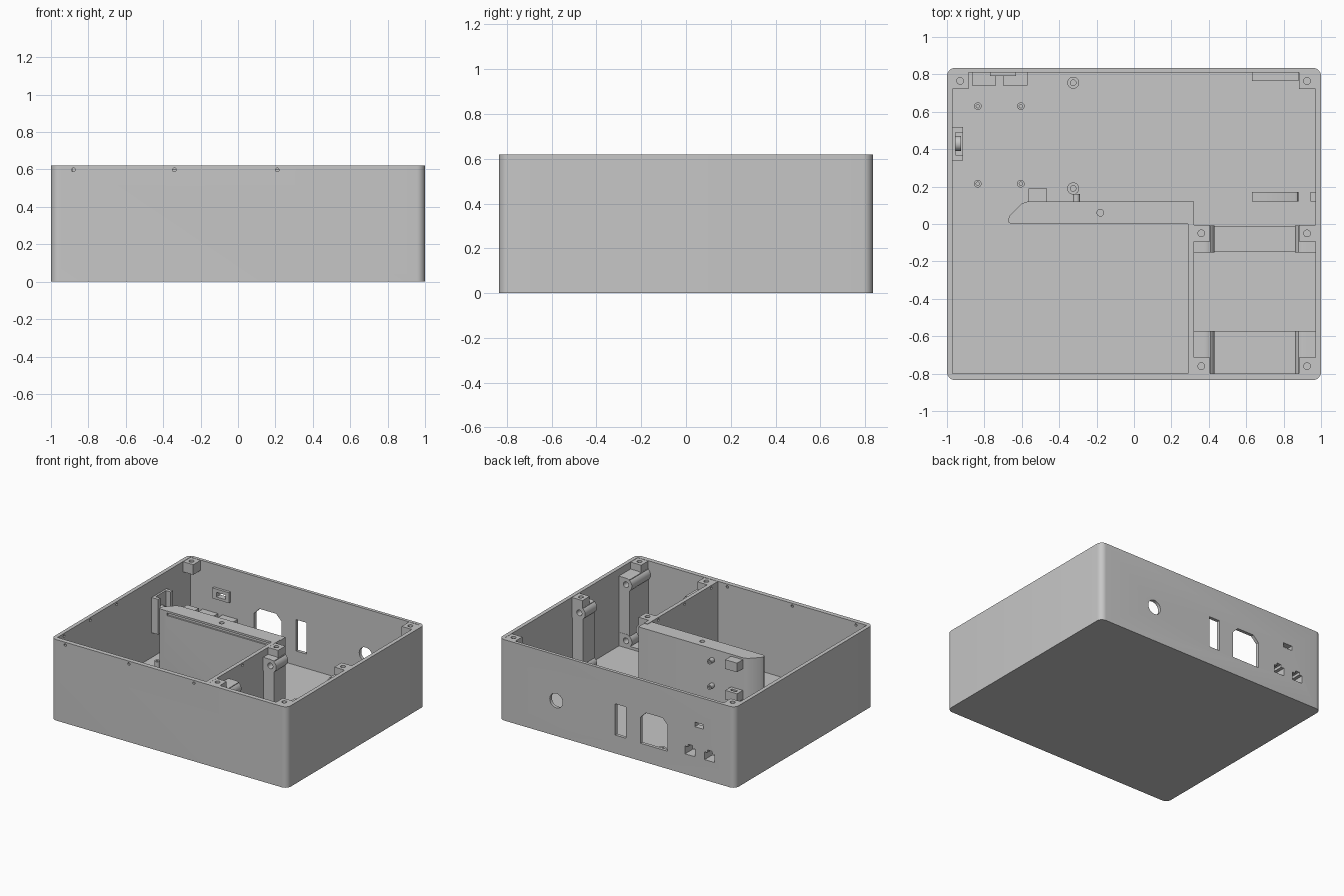
import bpy, bmesh, math

if "Cube" in bpy.data.objects:
    bpy.data.objects.remove(bpy.data.objects["Cube"])

grey = bpy.data.materials.new("matte_grey")
grey.diffuse_color = (0.57, 0.57, 0.57, 1)
grey.use_nodes = True
grey.node_tree.nodes["Principled BSDF"].inputs["Base Color"].default_value = grey.diffuse_color

FLOOR, TOP = 0.03, 0.62
IN_X, FRONT, BACK = 0.97, -0.80, 0.81


def prism(bm, pts, axis, a, b):
    """Extrude a 2D outline along an axis: x takes (y,z), y takes (x,z), z takes (x,y)."""
    place = {"x": lambda u, v, w: (w, u, v),
             "y": lambda u, v, w: (u, w, v),
             "z": lambda u, v, w: (u, v, w)}[axis]
    lo = [bm.verts.new(place(u, v, a)) for u, v in pts]
    hi = [bm.verts.new(place(u, v, b)) for u, v in pts]
    n = len(pts)
    faces = [bm.faces.new(lo), bm.faces.new(hi)]
    faces += [bm.faces.new((lo[i], lo[(i + 1) % n], hi[(i + 1) % n], hi[i])) for i in range(n)]
    bmesh.ops.recalc_face_normals(bm, faces=faces)


def rect(u0, u1, v0, v1):
    return [(u0, v0), (u1, v0), (u1, v1), (u0, v1)]


def circle(u, v, r, n=24):
    return [(u + r * math.cos(2 * math.pi * i / n), v + r * math.sin(2 * math.pi * i / n)) for i in range(n)]


def make(name, *solids):
    bm = bmesh.new()
    for s in solids:
        prism(bm, *s)
    me = bpy.data.meshes.new(name)
    bm.to_mesh(me)
    bm.free()
    me.materials.append(grey)
    ob = bpy.data.objects.new(name, me)
    bpy.context.collection.objects.link(ob)
    return ob


def cut(ob, *solids):
    for s in solids:
        tool = make("cutter", s)
        tool.hide_render = True
        mod = ob.modifiers.new("cut", "BOOLEAN")
        mod.operation, mod.solver, mod.object = "DIFFERENCE", "EXACT", tool
        bpy.context.view_layer.objects.active = ob
        bpy.ops.object.modifier_apply(modifier=mod.name)
        bpy.data.objects.remove(tool)


def box(x0, x1, y0, y1, z0, z1):
    return (rect(x0, x1, y0, y1), "z", z0, z1)


def jack(x):
    """Outline of a jack opening with a latch notch on top."""
    return [(x - 0.043, 0.155), (x + 0.043, 0.155), (x + 0.043, 0.215), (x + 0.018, 0.215),
            (x + 0.018, 0.235), (x - 0.018, 0.235), (x - 0.018, 0.215), (x - 0.043, 0.215)]


# Case shell with rounded vertical corners
outline = []
for k, (sx, sy) in enumerate([(1, 1), (-1, 1), (-1, -1), (1, -1)]):
    for i in range(9):
        t = math.pi / 2 * (k + i / 8)
        outline.append((sx * 0.955 + 0.045 * math.cos(t), sy * 0.79 + 0.045 * math.sin(t)))
case = make("case_shell", (outline, "z", 0, TOP))
cut(case, box(-IN_X, IN_X, FRONT, BACK, FLOOR, 0.8))

# Rear openings: round hole, tall slot, power inlet, small port, two jacks
inlet = [(-0.43, 0.135), (-0.20, 0.135), (-0.20, 0.335), (-0.245, 0.38), (-0.385, 0.38), (-0.43, 0.335)]
port = rect(-0.735, -0.66, 0.385, 0.42)
for shape in (circle(0.515, 0.27, 0.055, 32), rect(-0.075, 0.015, 0.14, 0.38), inlet, port,
              jack(-0.62), jack(-0.785)):
    cut(case, (shape, "y", 0.78, 0.9))

# Lid screw holes in the front and left walls
SIDE_Y = (-0.72, -0.40, -0.08)
cut(case, *[(circle(x, 0.598, 0.01, 12), "y", -0.9, -0.78) for x in (-0.88, -0.34, 0.21)])
cut(case, *[(circle(y, 0.598, 0.01, 12), "x", -0.985, -0.95) for y in SIDE_Y])

# Divider between the large bay and the fan bay
divider = make("divider_wall", box(0.29, 0.32, FRONT - 0.005, 0.05, 0.02, TOP - 0.001))
cut(divider, *[(circle(y, 0.598, 0.01, 12), "x", 0.2, 0.4) for y in SIDE_Y])

# Thick central wall with a slanted end, lid groove and screw hole
wall = make("central_wall", ([(-0.65, 0), (0.32, 0), (0.32, 0.12), (-0.57, 0.12), (-0.60, 0.11),
                              (-0.665, 0.045), (-0.675, 0.02), (-0.668, 0.006)], "z", 0.02, 0.615))
cut(wall, box(-0.60, 0.29, -0.05, 0.012, 0.58, 0.6), (circle(-0.18, 0.06, 0.018), "z", 0.5, 0.7))

# Blocks and pegs on the back of the central wall
make("wall_block", box(-0.565, -0.465, 0.115, 0.19, 0.53, 0.6))
lower_block = make("wall_block", box(-0.565, -0.465, 0.115, 0.19, 0.295, 0.365))
cut(lower_block, box(-0.54, -0.49, 0.145, 0.165, 0.33, 0.4))
for z in (0.53, 0.335):
    peg = make("wall_peg", (circle(-0.308, z, 0.019), "y", 0.115, 0.16))
    cut(peg, (circle(-0.308, z, 0.009, 12), "y", 0.135, 0.2))

# Lid screw blocks: two rear corners and the four corners of the fan bay
blocks = [(-0.93, 0.765), (0.925, 0.765), (0.36, -0.05), (0.925, -0.05), (0.36, -0.76), (0.925, -0.76)]
for x, y in blocks:
    b = make("corner_block", box(x - 0.044, x + 0.045, y - 0.043, y + 0.045, 0.54, TOP - 0.002))
    cut(b, (circle(x, y, 0.018), "z", 0.56, 0.7))

# Fan mounts: post on each side, low bar on the floor, round bosses high and low
for y0, y1 in ((-0.15, -0.01), (FRONT, -0.575)):
    make("fan_floor_bar", box(0.32, IN_X, y0, y1, 0.02, 0.05))
    for side in (-1, 1):
        wall_x = 0.645 + side * 0.325
        inner_x = 0.645 + side * 0.235
        boss_x = 0.645 + side * 0.265
        post = make("fan_post", box(*sorted((wall_x, inner_x)), y0, y1, 0.03, 0.56))
        for z in (0.085, 0.515):
            arc = [(boss_x - side * 0.05 * math.cos(t), z + 0.05 * math.sin(t))
                   for t in [math.pi * (i / 16 - 0.5) for i in range(17)]]
            boss = make("fan_boss", (arc + [(wall_x, z + 0.05), (wall_x, z - 0.05)], "y", y0 - 0.002, y1 + 0.002))
            for part in (boss, post):
                cut(part, (circle(boss_x, z, 0.022), "y", y0 - 0.1, y0 + 0.06),
                    (circle(boss_x, z, 0.022), "y", y1 - 0.05, y1 + 0.1))

# Floor standoffs: four small, two large
stands = [(x, y, 0.02, 0.009, 0.09) for x in (-0.835, -0.605) for y in (0.215, 0.63)]
stands += [(-0.325, y, 0.032, 0.015, 0.10) for y in (0.19, 0.755)]
for x, y, r, hole, top in stands:
    s = make("standoff", (circle(x, y, r), "z", 0.02, top))
    cut(s, (circle(x, y, hole, 16), "z", 0.045, 0.3))

# Jack housings and small port plate inside the rear wall
for x, jx in ((-0.635, -0.62), (-0.802, -0.785)):
    j = make("jack_housing", box(x - 0.065, x + 0.065, 0.74, 0.815, 0.125, 0.25))
    cut(j, (jack(jx), "y", 0.7, 0.9))
plate = make("port_plate", (rect(-0.77, -0.63, 0.365, 0.445), "y", 0.79, 0.815))
cut(plate, (port, "y", 0.7, 0.9))

# Left wall bracket: two uprights, a base, a back plate and a round boss
for y in (0.34, 0.49):
    make("bracket_upright", box(-0.975, -0.915, y, y + 0.028, 0.24, 0.49))
make("bracket_base", box(-0.975, -0.915, 0.34, 0.518, 0.22, 0.25))
make("bracket_plate", box(-0.975, -0.955, 0.35, 0.51, 0.24, 0.49))
make("bracket_boss", (circle(0.43, 0.36, 0.04), "x", -0.965, -0.925))

# Low ribs that hold the power supply
make("supply_rib", ([(0.63, 0.02), (0.88, 0.02), (0.88, 0.06), (0.874, 0.073), (0.86, 0.08), (0.63, 0.08)],
                    "y", 0.12, 0.172))
make("supply_wall_rib", box(0.945, 0.975, 0.12, 0.172, 0.02, 0.08))
make("supply_rear_rib", box(0.63, 0.88, 0.765, 0.815, 0.02, 0.08))

# Smooth the round surfaces, keep edges sharp
bpy.ops.object.select_all(action="SELECT")
bpy.context.view_layer.objects.active = case
bpy.ops.object.shade_smooth_by_angle(angle=math.radians(30))
